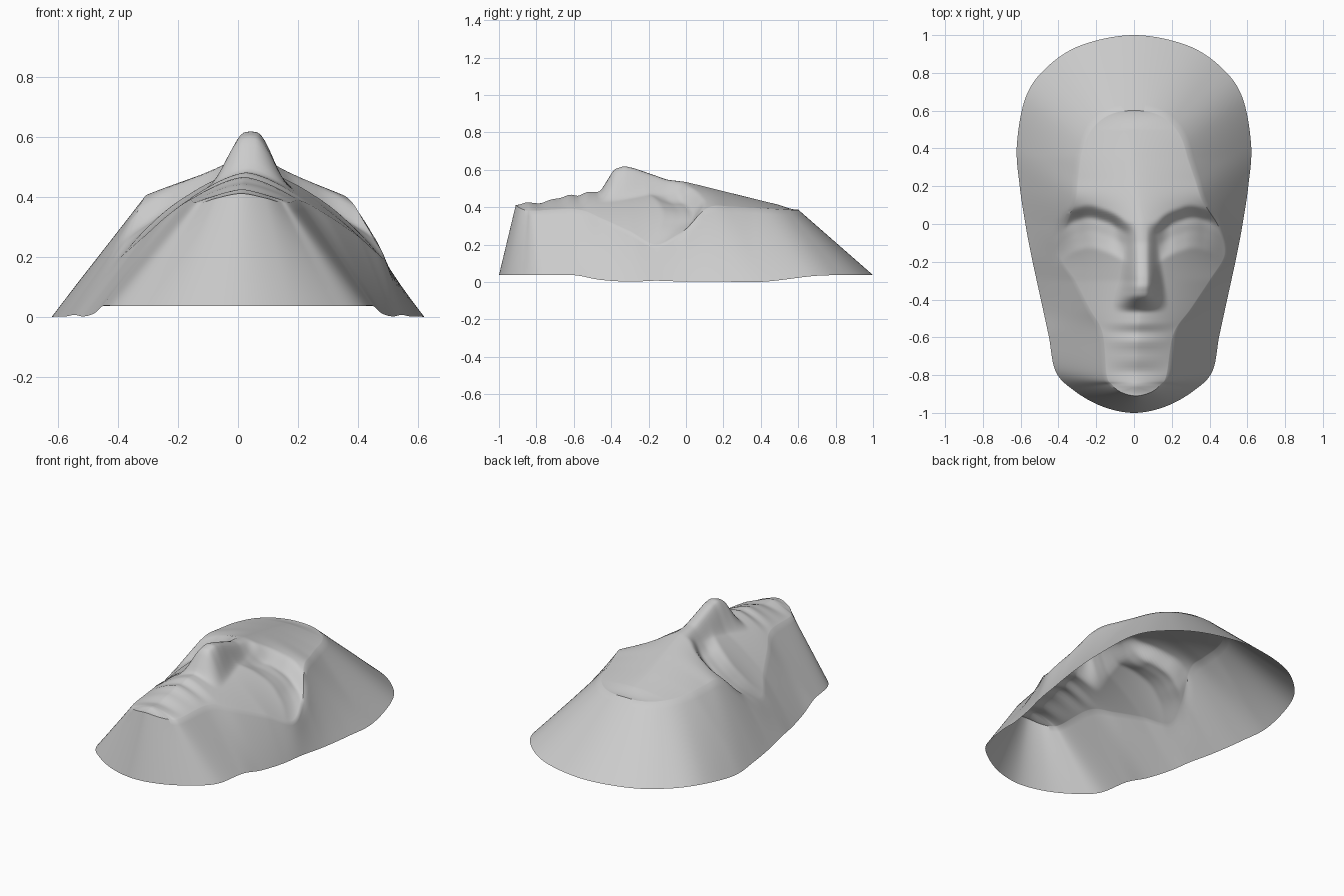
import bpy
import bmesh
from mathutils import Vector

if "Cube" in bpy.data.objects:
    bpy.data.objects.remove(bpy.data.objects["Cube"])

# rim x, y, z and matching crown-edge x, y, z, from forehead top to chin
PAIRS = [
    (0, 1, .04, 0, .60, .39),
    (.27, .95, .04, .10, .59, .388),
    (.45, .84, .04, .19, .54, .39),
    (.57, .68, .035, .26, .44, .395),
    (.62, .42, .005, .31, .25, .405),
    (.605, .20, .005, .34, .12, .40),
    (.575, 0, .005, .41, -.02, .29),
    (.545, -.16, .01, .445, -.16, .20),
    (.515, -.30, .005, .36, -.30, .27),
    (.48, -.46, .015, .27, -.45, .34),
    (.45, -.60, .04, .19, -.58, .39),
    (.415, -.78, .04, .16, -.80, .385),
    (.32, -.88, .04, .13, -.85, .385),
    (.17, -.965, .04, .08, -.89, .40),
    (0, -1, .04, 0, -.91, .415),
]
# centre line height without the nose: forehead, bridge, lips, chin
SPINE = [(-.91, .415), (-.85, .43), (-.78, .422), (-.72, .445), (-.67, .452), (-.62, .472),
         (-.575, .462), (-.53, .485), (-.45, .485), (-.3, .49), (-.1, .515), (0, .538), (.6, .39)]
NOSE = [(-.46, 0), (-.385, .118), (-.33, .135), (-.28, .12), (-.1, .035), (0, 0)]
NOSE_WIDTH = [(-.42, .15), (-.3, .12), (0, .07)]
SHIFT = [(-.91, .01), (-.6, .02), (-.3, .045), (0, .04), (.35, 0)]
BROW = [(.06, .0), (.15, .06), (.27, .10), (.38, .07), (.46, -.02)]
SOCKET_DEPTH = [(-.22, 0), (-.13, .045), (-.06, .065), (0, 0)]
SOCKET_WIDTH = [(.05, 0), (.13, 1), (.34, .8), (.46, 0)]
STEPS, INNER, OUTER = 12, 44, 12


def interp(table, v):
    """Linear lookup in a table of (key, value)."""
    if v <= table[0][0]:
        return table[0][1]
    for (a, p), (b, q) in zip(table, table[1:]):
        if v <= b:
            return p + (q - p) * (v - a) / (b - a)
    return table[-1][1]


def soft(table, v, r=.01):
    return sum(interp(table, v + k * r) for k in (-1, -.5, 0, .5, 1)) / 5


def smoothstep(t):
    t = max(0, min(1, t))
    return t * t * (3 - 2 * t)


def loop_points():
    """Spline through the whole closed loop of rim and crown pairs."""
    mirror = [(-p[0], p[1], p[2], -p[3], p[4], p[5]) for p in PAIRS[-2:0:-1]]
    keys = PAIRS + mirror
    n, out = len(keys), []
    for i in range(n):
        a, b, c, d = (keys[(i + k) % n] for k in (-1, 0, 1, 2))
        for j in range(STEPS):
            t = j / STEPS
            out.append([q + .5 * t * (r - p + t * (2 * p - 5 * q + 4 * r - s + t * (3 * (q - r) + s - p)))
                        for p, q, r, s in zip(a, b, c, d)])
    return out


def features(x, y):
    """Nose added, eye sockets taken away."""
    ax = abs(x)
    w = interp(NOSE_WIDTH, y)
    nose = soft(NOSE, y) * smoothstep((w - ax) / (w - .02))
    socket = soft(SOCKET_DEPTH, y - soft(BROW, ax, .03)) * soft(SOCKET_WIDTH, ax, .02)
    return nose - socket


# open face shell: rings from the rim to the crown edge, then to the centre line
bm = bmesh.new()
rings = []
for rx, ry, rz, cx, cy, cz in loop_points():
    rim, crown = Vector((rx, ry, rz)), Vector((cx, cy, cz))
    sy = max(-.86, min(.5, cy))
    col = []
    for k in range(OUTER):
        p = rim.lerp(crown, k / OUTER)
        p.z += features(p.x, p.y) * smoothstep(k / OUTER * 2 - 1)
        p.x += soft(SHIFT, p.y) * k / OUTER
        col.append(bm.verts.new(p))
    for k in range(INNER + 1):
        s = 1 - k / INNER
        x, y = cx * s, sy + (cy - sy) * s
        top = soft(SPINE, y)
        z = top + (cz - top) * s ** 1.5 + features(x, y)
        col.append(bm.verts.new((x + soft(SHIFT, y), y, z)))
    rings.append(col)
for a, b in zip(rings, rings[1:] + rings[:1]):
    for k in range(len(a) - 1):
        bm.faces.new((a[k], a[k + 1], b[k + 1], b[k]))
bmesh.ops.remove_doubles(bm, verts=bm.verts, dist=.0008)
bmesh.ops.recalc_face_normals(bm, faces=bm.faces)
if sum(f.normal.z for f in bm.faces) < 0:
    bmesh.ops.reverse_faces(bm, faces=bm.faces)

# sit on the ground
low = min(v.co.z for v in bm.verts)
for v in bm.verts:
    v.co.z -= low

mesh = bpy.data.meshes.new("face_mask")
bm.to_mesh(mesh)
bm.free()
mask = bpy.data.objects.new("face_mask", mesh)
bpy.context.collection.objects.link(mask)

grey = bpy.data.materials.new("light grey")
grey.diffuse_color = (.6, .6, .6, 1)
grey.use_nodes = True
grey.node_tree.nodes["Principled BSDF"].inputs["Base Color"].default_value = grey.diffuse_color
mesh.materials.append(grey)

bpy.context.view_layer.objects.active = mask
mask.select_set(True)
bpy.ops.object.shade_smooth_by_angle(angle=.7)
